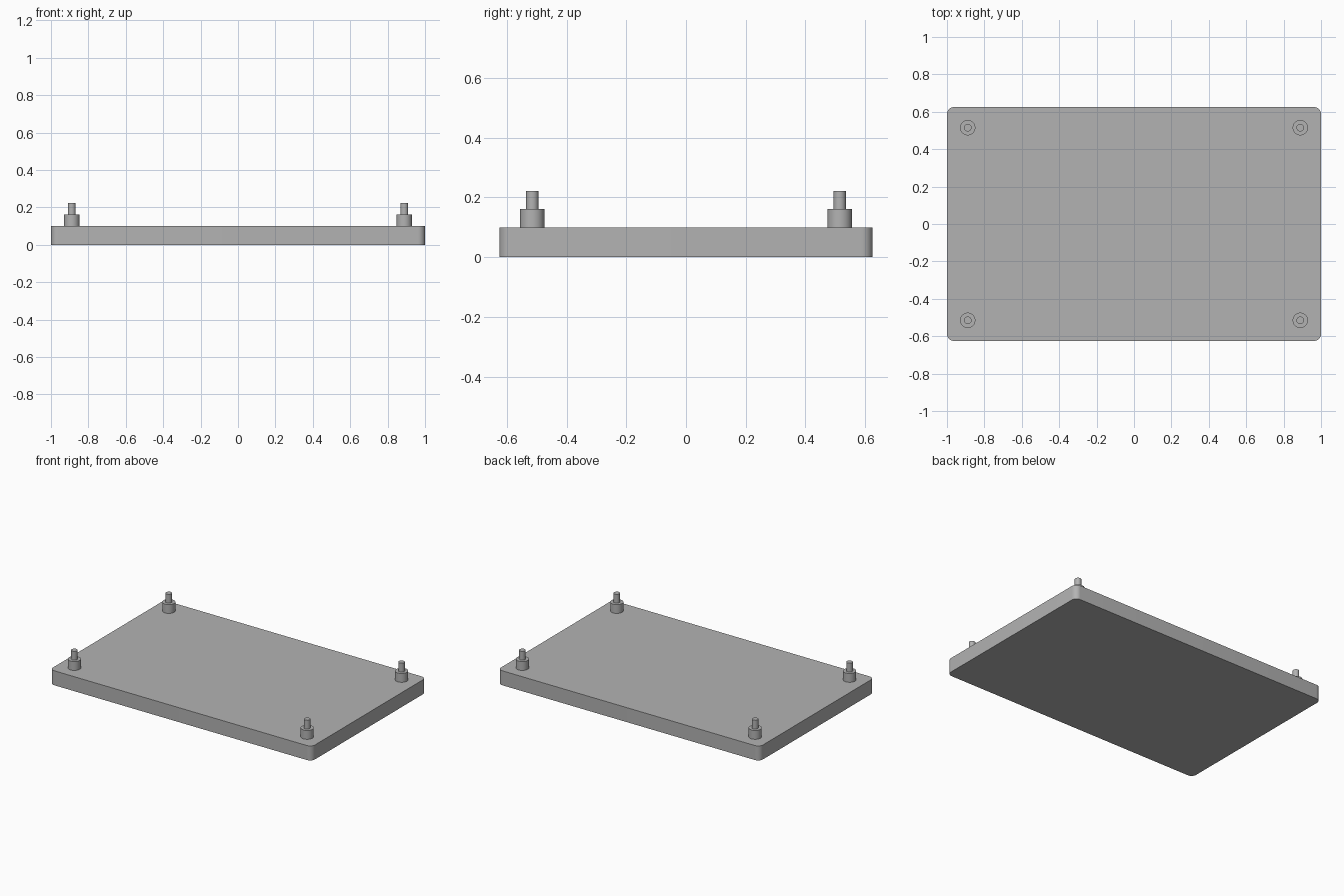
import bpy
import bmesh
import math

cube = bpy.data.objects.get("Cube")
if cube:
    bpy.data.objects.remove(cube, do_unlink=True)

# Single grey material
grey = bpy.data.materials.new("plain_grey")
grey.use_nodes = True
colour = (0.45, 0.45, 0.45, 1)
grey.diffuse_color = colour
grey.node_tree.nodes["Principled BSDF"].inputs["Base Color"].default_value = colour

WIDTH, DEPTH, THICKNESS = 2.0, 1.25, 0.1
CORNER_RADIUS = 0.037
POST_X, POST_Y = 0.889, 0.515


def finish(obj):
    obj.data.materials.append(grey)
    bpy.ops.object.select_all(action="DESELECT")
    obj.select_set(True)
    bpy.context.view_layer.objects.active = obj
    bpy.ops.object.shade_smooth_by_angle(angle=math.radians(30))


def cylinder(name, x, y, bottom, top, radius):
    bpy.ops.mesh.primitive_cylinder_add(
        vertices=48, radius=radius, depth=top - bottom,
        location=(x, y, (bottom + top) / 2))
    obj = bpy.context.object
    obj.name = name
    finish(obj)


# Base plate with rounded vertical corners
bpy.ops.mesh.primitive_cube_add(size=1, location=(0, 0, THICKNESS / 2))
plate = bpy.context.object
plate.name = "base_plate"
plate.scale = (WIDTH, DEPTH, THICKNESS)
bpy.ops.object.transform_apply(location=False, rotation=False, scale=True)
bm = bmesh.new()
bm.from_mesh(plate.data)
uprights = [e for e in bm.edges
            if abs(e.verts[0].co.z - e.verts[1].co.z) > THICKNESS / 2]
bmesh.ops.bevel(bm, geom=uprights, offset=CORNER_RADIUS, segments=10,
                profile=0.5, affect="EDGES")
bm.to_mesh(plate.data)
bm.free()
finish(plate)

# Standoff collar and locating pin at each corner
for x_side, x_name in ((1, "left"), (-1, "right")):
    for y_side, y_name in ((-1, "front"), (1, "back")):
        x, y = x_side * POST_X, y_side * POST_Y
        cylinder(f"{y_name}_{x_name}_standoff", x, y, THICKNESS, 0.161, 0.041)
        cylinder(f"{y_name}_{x_name}_pin", x, y, 0.161, 0.222, 0.0205)
